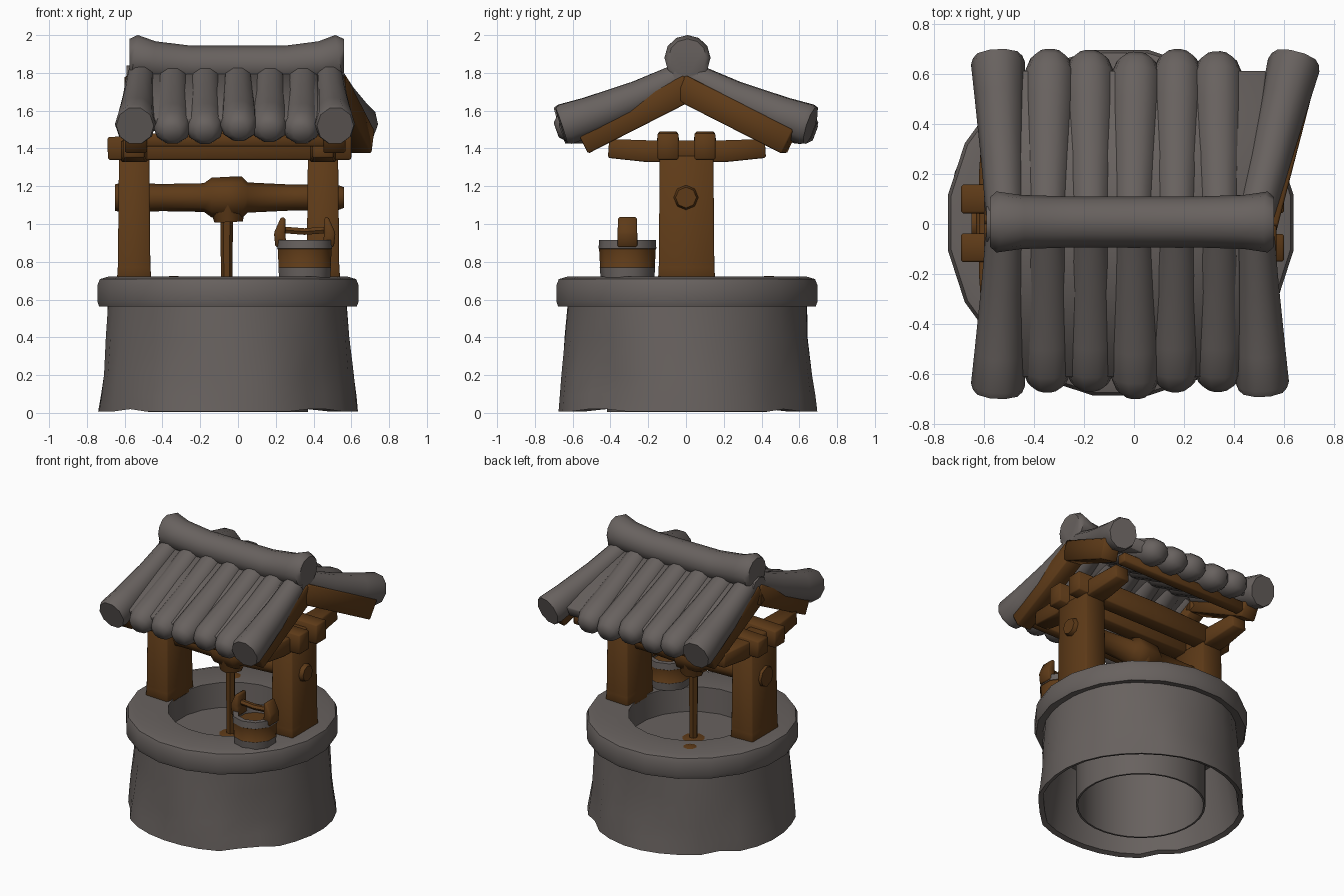
import bpy, bmesh, math, random
from mathutils import Vector

random.seed(4)
if "Cube" in bpy.data.objects:
    bpy.data.objects.remove(bpy.data.objects["Cube"])


def material(name, rgb):
    m = bpy.data.materials.new(name)
    m.use_nodes = True
    m.diffuse_color = (*rgb, 1)
    m.node_tree.nodes["Principled BSDF"].inputs["Base Color"].default_value = (*rgb, 1)
    return m


STONE = material("grey stone", (0.138, 0.121, 0.114))
WOOD = material("brown wood", (0.112, 0.043, 0.009))
made = []


def finish(name, bm, *mats):
    bmesh.ops.recalc_face_normals(bm, faces=bm.faces)
    me = bpy.data.meshes.new(name)
    bm.to_mesh(me)
    bm.free()
    for m in mats:
        me.materials.append(m)
    ob = bpy.data.objects.new(name, me)
    bpy.context.collection.objects.link(ob)
    made.append(ob)
    return ob


def bridge(bm, a, b):
    n = len(a)
    for i in range(n):
        bm.faces.new((a[i], a[(i + 1) % n], b[(i + 1) % n], b[i]))


def sweep(name, pts, sizes, mat, sides=10):
    """Tube through pts; sizes are (half width, half height); four sides make a beam."""
    bm = bmesh.new()
    pts = [Vector(p) for p in pts]
    rings = []
    for i, p in enumerate(pts):
        t = (pts[min(i + 1, len(pts) - 1)] - pts[max(i - 1, 0)]).normalized()
        side = t.cross(Vector((0, 1, 0) if abs(t.z) > 0.9 else (0, 0, 1))).normalized()
        up = side.cross(t)
        k, phase = (math.sqrt(2), math.pi / 4) if sides == 4 else (1, 0)
        w, h = sizes[i]
        angles = [phase + math.tau * j / sides for j in range(sides)]
        rings.append([bm.verts.new(p + side * (k * w * math.cos(a)) + up * (k * h * math.sin(a)))
                      for a in angles])
    for a, b in zip(rings, rings[1:]):
        bridge(bm, a, b)
    bm.faces.new(rings[0])
    bm.faces.new(rings[-1])
    if sides == 4:
        bmesh.ops.bevel(bm, geom=bm.edges[:], offset=0.008, segments=1, affect='EDGES')
    return finish(name, bm, mat)


def lathe(name, profile, center, sides, mats, rule=None, shape=None):
    """Turn a (radius, height) profile; rule picks a material, shape moves a vertex."""
    bm = bmesh.new()
    rings = []
    for r, z in profile:
        ring = []
        for j in range(sides):
            a = math.tau * (j + 0.5) / sides
            rr, zz = shape(r, z, a) if shape else (r, z)
            ring.append(bm.verts.new((center[0] + rr * math.cos(a), center[1] + rr * math.sin(a), zz)))
        rings.append(ring)
    for a, b in zip(rings, rings[1:]):
        bridge(bm, a, b)
    bmesh.ops.remove_doubles(bm, verts=bm.verts, dist=0.0005)
    if rule:
        for f in bm.faces:
            f.material_index = rule(f.calc_center_median())
    return finish(name, bm, *mats)


# Round stone wall around an open shaft, worn and dented at the foot
CENTER = (-0.053, 0.005)
CHIPS = (-0.78, 0.8, 2.5, -2.4)


def weather(r, z, a):
    if r > 0.6:
        r += 0.006 * math.sin(5 * a + 9 * z)
        if z < 0.25 and any(abs(math.remainder(a - c, math.tau)) < 0.11 for c in CHIPS):
            return r - 0.02, z + 0.012
    return r, z


lathe("well_wall", [(0.412, 0.53), (0.412, 0.005), (0.425, 0.005), (0.425, 0.5), (0.58, 0.5), (0.655, 0.02),
                    (0.688, 0.008), (0.678, 0.09), (0.664, 0.2), (0.645, 0.4), (0.634, 0.585)],
      CENTER, 32, [STONE], shape=weather)
lathe("well_rim", [(0.62, 0.575), (0.69, 0.562), (0.7, 0.59), (0.7, 0.675), (0.687, 0.708),
                   (0.64, 0.722), (0.42, 0.715), (0.41, 0.54), (0, 0.54)], CENTER, 20, [STONE])

# Posts, tie beams and rafters
for side, x in (("right", -0.55), ("left", 0.45)):
    sweep(side + "_post", [(x, 0.003, 0.69), (x, 0.003, 0.78), (x, 0.003, 1.36)],
          [(0.092, 0.152), (0.086, 0.147), (0.08, 0.142)], WOOD, 4)
    sweep(side + "_tie_beam", [(x, -0.41, 1.4), (x, -0.2, 1.385), (x, 0.2, 1.385), (x, 0.42, 1.4)],
          [(0.055, 0.05), (0.07, 0.058), (0.07, 0.058), (0.055, 0.05)], WOOD, 4)
    for end, s in (("front", -1), ("back", 1)):
        splay = 0.15 if (side, end) == ("left", "back") else 0
        top = -0.54 if side == "right" else 0.51
        sweep(f"{side}_{end}_rafter", [(top, -0.02 * s, 1.725), (top + splay, 0.55 * s, 1.435)],
              [(0.06, 0.07), (0.058, 0.07)], WOOD, 4)
for name, s, y in (("front", -1, -0.095), ("back", 1, 0.1)):
    sweep(name + "_long_beam", [(-0.69, y, 1.4), (-0.05, y, 1.415), (0.6, y, 1.41)],
          [(0.058, 0.06), (0.052, 0.075), (0.056, 0.07)], WOOD, 4)
    sweep(name + "_eave_beam", [(-0.52, 0.5 * s, 1.445), (0.53, 0.5 * s, 1.445)],
          [(0.035, 0.035)] * 2, WOOD, 4)

# Axle with its thick hub, and the pole hanging into the well
axle = [(-0.65, 0.07), (-0.62, 0.078), (-0.4, 0.072), (-0.18, 0.076), (-0.14, 0.105), (-0.05, 0.11),
        (0.02, 0.112), (0.05, 0.08), (0.3, 0.068), (0.52, 0.07), (0.56, 0.055)]
sweep("axle", [(x, 0, 1.14) for x, r in axle], [(r, r) for x, r in axle], WOOD, 8)
sweep("hub_collar", [(-0.055, 0, 1.13), (-0.05, 0, 1.01)], [(0.105, 0.1), (0.075, 0.075)], WOOD, 8)
sweep("hanging_pole", [(-0.06, 0, 1.06), (-0.06, 0, 0.54)], [(0.034, 0.034), (0.028, 0.028)], WOOD, 6)

# Thin wooden splinters on the well floor and on the rim
for name, r, x, y, z in (("floor", 0.075, -0.06, 0, 0.541), ("rim", 0.05, -0.34, 0.44, 0.717)):
    lathe(name + "_splinters", [(r, z), (r * 0.4, z + 0.008), (0, z + 0.008)], (x, y), 10, [WOOD],
          shape=lambda q, h, a: (q * (1 + 0.4 * math.cos(5 * a)), h))

# Roof: a deck, round-nosed tiles and heavier blunt edge tiles on both slopes
BLUNT = [(0, 0.75), (0.35, 0.84), (0.75, 0.98), (0.96, 1.06), (1, 0.97)]
NOSED = [(0, 0.78), (0.35, 0.9), (0.7, 1), (0.88, 1), (0.96, 0.78), (1, 0.45)]


def tile(name, x0, x1, s, end, w, h, outline):
    y1, z1 = end
    pts, sizes = [], []
    for t, k in outline:
        sag = -0.015 * math.sin(math.pi * t)
        pts.append((x0 + (x1 - x0) * t, s * (0.03 + (y1 - 0.03) * t), 1.775 + (z1 - 1.775) * t + sag))
        sizes.append((w * k, h * k))
    sweep(name, pts, sizes, STONE)


for end, s in (("front", -1), ("back", 1)):
    shift = 0.05 if s > 0 else 0
    sweep(end + "_roof_deck", [(-0.05 + shift, 0, 1.782), (-0.05 + shift, 0.6 * s, 1.525)],
          [(0.47, 0.042), (0.48 + shift, 0.04)], STONE, 4)
    for i in range(5):
        x = -0.345 + 0.172 * i
        tip = (0.67 + random.uniform(-0.02, 0.02), 1.49 + random.uniform(-0.012, 0.012))
        tile(f"{end}_tile_{i + 1}", x, x + random.uniform(-0.015, 0.015), s, tip, 0.1, 0.094, NOSED)
    tile(end + "_right_edge_tile", -0.515, -0.545, s, (0.668, 1.52), 0.102, 0.108, BLUNT)
    tile(end + "_left_edge_tile", 0.485, 0.645 if s > 0 else 0.515, s, (0.66, 1.52), 0.1, 0.108, BLUNT)

# Ridge roll, sagging in the middle and flared at its ends
ridge = [(-0.575, 1.88, 0.1), (-0.55, 1.88, 0.122), (-0.45, 1.86, 0.108), (-0.25, 1.842, 0.102),
         (0.25, 1.842, 0.102), (0.44, 1.86, 0.108), (0.535, 1.88, 0.122), (0.56, 1.88, 0.1)]
sweep("ridge_roll", [(x, 0.008, z) for x, z, r in ridge], [(r, r) for x, z, r in ridge], STONE, 12)
sweep("ridge_bed", [(-0.59, 0, 1.79), (0.56, 0, 1.79)], [(0.07, 0.05), (0.07, 0.05)], STONE, 8)

# Bucket with stone-grey hoops, ears and handle
BX, BY = 0.353, -0.31
lathe("bucket", [(0, 0.715), (0.142, 0.715), (0.147, 0.77), (0.145, 0.772), (0.15, 0.868), (0.153, 0.87),
                 (0.15, 0.915), (0.115, 0.915), (0.11, 0.87), (0, 0.87)], (BX, BY), 10, [STONE, WOOD],
      rule=lambda c: int(0.771 < c.z < 0.869 or (c.z < 0.88 and math.hypot(c.x - BX, c.y - BY) < 0.1)))
for name, s in (("right", -1), ("left", 1)):
    x = BX + 0.125 * s
    sweep(name + "_bucket_ear", [(x, BY, 0.88), (x + 0.008 * s, BY, 0.95), (x - 0.012 * s, BY, 1.035)],
          [(0.03, 0.052), (0.03, 0.052), (0.012, 0.05)], WOOD, 4)
sweep("bucket_handle", [(BX - 0.13, BY, 0.97), (BX, BY, 0.96), (BX + 0.13, BY, 0.97)],
      [(0.022, 0.02)] * 3, WOOD, 6)

# Smooth shading with crisp edges
bpy.ops.object.select_all(action='DESELECT')
for ob in made:
    ob.select_set(True)
bpy.context.view_layer.objects.active = made[0]
bpy.ops.object.shade_smooth_by_angle(angle=math.radians(48))
